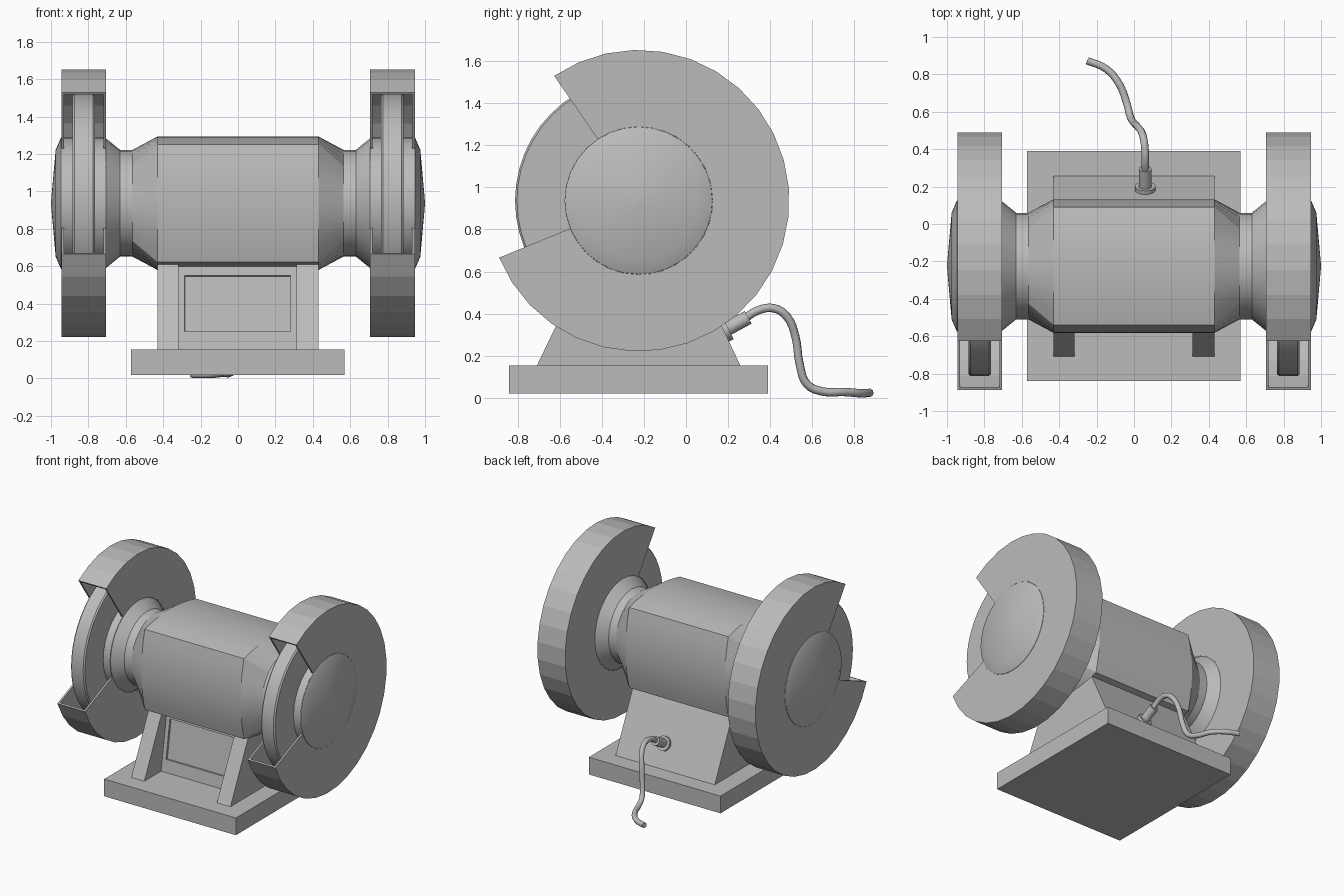
import bpy, bmesh, math
from mathutils import Vector

if "Cube" in bpy.data.objects:
    bpy.data.objects.remove(bpy.data.objects["Cube"])

CY, CZ = -0.225, 0.937      # shaft axis position

grey = bpy.data.materials.new("plain grey")
grey.diffuse_color = (0.5, 0.5, 0.5, 1)
grey.use_nodes = True
grey.node_tree.nodes["Principled BSDF"].inputs["Base Color"].default_value = grey.diffuse_color


def finish(name, bm, smooth=None):
    bmesh.ops.recalc_face_normals(bm, faces=bm.faces)
    me = bpy.data.meshes.new(name)
    bm.to_mesh(me)
    bm.free()
    ob = bpy.data.objects.new(name, me)
    bpy.context.collection.objects.link(ob)
    me.materials.append(grey)
    if smooth:
        bpy.ops.object.select_all(action='DESELECT')
        ob.select_set(True)
        bpy.context.view_layer.objects.active = ob
        bpy.ops.object.shade_smooth_by_angle(angle=math.radians(smooth))
    return ob


def loft(name, rings, smooth=None):
    """Skin a list of equal-length point rings and cap both ends."""
    bm = bmesh.new()
    vs = [[bm.verts.new(p) for p in r] for r in rings]
    n = len(vs[0])
    for a, b in zip(vs, vs[1:]):
        for i in range(n):
            j = (i + 1) % n
            bm.faces.new((a[i], a[j], b[j], b[i]))
    bm.faces.new(vs[0])
    bm.faces.new(vs[-1])
    return finish(name, bm, smooth)


def circle(x, r, n=32):
    return [(x, CY + r * math.cos(2 * math.pi * i / n),
             CZ + r * math.sin(2 * math.pi * i / n)) for i in range(n)]


def turned(name, profile, n=32, smooth=None):
    return loft(name, [circle(x, r, n) for x, r in profile], smooth)


def prism(name, outline, x0, x1):
    return loft(name, [[(x, y, z) for y, z in outline] for x in (x0, x1)])


def body_ring(x, n=8, h=0.315, bulge=0.042):
    """Square section with four bowed sides."""
    pts = []
    for k in range(4):
        a = k * math.pi / 2
        for i in range(n):
            t = -h + 2 * h * i / n
            d = h + bulge * (1 - (t / h) ** 2)
            pts.append((x, CY + d * math.cos(a) - t * math.sin(a),
                        CZ + d * math.sin(a) + t * math.cos(a)))
    return pts


def neck_ring(x, r):
    return [(x, CY + r * (y - CY) / math.hypot(y - CY, z - CZ),
             CZ + r * (z - CZ) / math.hypot(y - CY, z - CZ))
            for _, y, z in body_ring(x)]


# motor housing with tapered necks
ends = [(0.71, 0.35), (0.63, 0.285), (0.565, 0.285)]
loft("motor_housing",
     [neck_ring(-x, r) for x, r in ends] + [body_ring(-0.43), body_ring(0.43)]
     + [neck_ring(x, r) for x, r in reversed(ends)], 25)

# hollow wheel guards, open toward the front
A0 = math.atan2(1.535 - CZ, -0.63 - CY)
A1 = math.atan2(0.665 - CZ, -0.89 - CY) + 2 * math.pi
R, HUB, T = 0.716, 0.352, 0.014


def guard(name, s):
    # cross-section: channel open toward the shaft, swept round the axis
    xo, xi = 0.945, 0.705
    section = [(xi, HUB), (xi, R), (xo, R), (xo, HUB),
               (xo - T, HUB), (xo - T, R - T), (xi + T, R - T), (xi + T, HUB)]
    tips = {0: (A0, math.atan2(1.23 - CZ, -0.42 - CY)),
            1: (A1, math.atan2(0.805 - CZ, -0.55 - CY) + 2 * math.pi)}
    steps = 26
    rings = []
    for i in range(steps + 1):
        u = i / steps
        ring = []
        for x, r in section:
            k = (r - HUB) / (R - HUB)
            start = tips[0][1] + (tips[0][0] - tips[0][1]) * k
            stop = tips[1][1] + (tips[1][0] - tips[1][1]) * k - 2 * math.pi
            a = start + (stop - start) * u
            ring.append((s * x, CY + r * math.cos(a), CZ + r * math.sin(a)))
        rings.append(ring)
    return loft(name, rings)


for side, s in (("left", -1), ("right", 1)):
    guard(side + "_guard", s)
    turned(side + "_grinding_wheel",
           [(s * 0.765, 0.578), (s * 0.775, 0.587), (s * 0.875, 0.587), (s * 0.885, 0.578)], 48, 25)
    turned(side + "_hub", [(s * 0.706, HUB), (s * 0.944, HUB)], 32, 25)
    turned(side + "_end_cap",
           [(s * 0.94, 0.352), (s * 0.947, 0.35), (s * 0.975, 0.285), (s * 1.0, 0.004)], 32, 20)

# base plate
prism("base_plate", [(-0.84, 0.02), (0.39, 0.02), (0.39, 0.155), (-0.84, 0.155)], -0.572, 0.57)

# pedestal: two side legs and a recessed centre block
for side, x0, x1 in (("left", -0.43, -0.317), ("right", 0.313, 0.43)):
    prism(side + "_leg", [(-0.71, 0.15), (0.26, 0.15), (0.02, 0.66), (-0.465, 0.66)], x0, x1)
block = prism("pedestal_block", [(-0.50, 0.15), (0.26, 0.15), (0.02, 0.66), (-0.42, 0.66)], -0.317, 0.313)

# inset front panel
bm = bmesh.new()
bm.from_mesh(block.data)
front = min(bm.faces, key=lambda f: f.normal.y)
bmesh.ops.inset_region(bm, faces=[front], thickness=0.045, depth=0)
for v in front.verts:
    v.co.z = 0.25 if v.co.z < 0.4 else 0.55
    v.co.y = -0.50 + (v.co.z - 0.15) * 0.08 / 0.51
bmesh.ops.inset_region(bm, faces=[front], thickness=0.002, depth=-0.015)
bm.to_mesh(block.data)
bm.free()


# cable gland
def rod(name, start, axis, r, length, n=20):
    bm = bmesh.new()
    bmesh.ops.create_cone(bm, cap_ends=True, segments=n, radius1=r, radius2=r, depth=length)
    axis = Vector(axis).normalized()
    bm.transform(axis.to_track_quat('Z', 'Y').to_matrix().to_4x4())
    bmesh.ops.translate(bm, verts=bm.verts, vec=Vector(start) + axis * length / 2)
    return finish(name, bm, 35)


rod("gland_flange", (0.06, 0.175, 0.315), (0, 0.9, 0.45), 0.055, 0.03)
rod("gland_sleeve", (0.06, 0.19, 0.325), (0, 0.88, 0.48), 0.034, 0.12)

# power cable
path = [(0.06, 0.27, 0.37), (0.06, 0.34, 0.415), (0.057, 0.42, 0.425), (0.045, 0.48, 0.385),
        (0.02, 0.52, 0.29), (0.0, 0.54, 0.16), (-0.02, 0.575, 0.065), (-0.04, 0.65, 0.03),
        (-0.08, 0.75, 0.028), (-0.15, 0.83, 0.022), (-0.25, 0.873, 0.024)]
cu = bpy.data.curves.new("power_cable", 'CURVE')
cu.dimensions = '3D'
cu.bevel_depth = 0.02
cu.bevel_resolution = 2
cu.resolution_u = 4
cu.use_fill_caps = True
sp = cu.splines.new('BEZIER')
sp.bezier_points.add(len(path) - 1)
for bp, p in zip(sp.bezier_points, path):
    bp.co = p
    bp.handle_left_type = bp.handle_right_type = 'AUTO'
cu.materials.append(grey)
bpy.context.collection.objects.link(bpy.data.objects.new("power_cable", cu))
